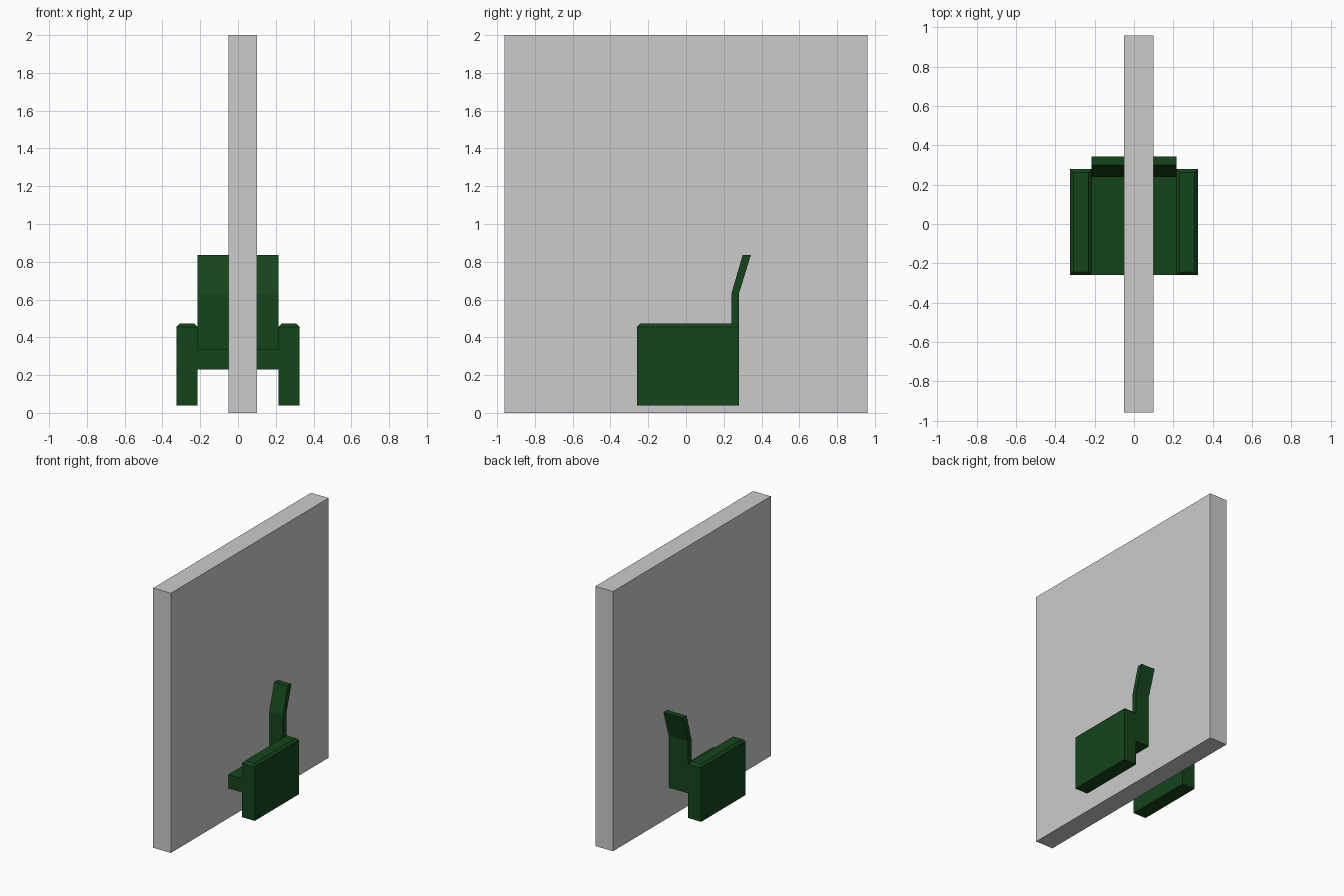
import bpy, bmesh

if "Cube" in bpy.data.objects:
    bpy.data.objects.remove(bpy.data.objects["Cube"])

green = bpy.data.materials.new("dark_green")
green.diffuse_color = (0.007, 0.06, 0.011, 1)
green.use_nodes = True
green.node_tree.nodes["Principled BSDF"].inputs["Base Color"].default_value = green.diffuse_color


def finish(name, bm, mat=None):
    bmesh.ops.recalc_face_normals(bm, faces=bm.faces)
    mesh = bpy.data.meshes.new(name)
    bm.to_mesh(mesh)
    bm.free()
    if mat:
        mesh.materials.append(mat)
    obj = bpy.data.objects.new(name, mesh)
    bpy.context.collection.objects.link(obj)
    return obj


def box(lo, hi):
    bm = bmesh.new()
    bmesh.ops.create_cube(bm, size=1)
    for v in bm.verts:
        v.co = [hi[i] if v.co[i] > 0 else lo[i] for i in range(3)]
    return bm


def extrude_x(profile, x0, x1):
    bm = bmesh.new()
    face = bm.faces.new([bm.verts.new((x0, y, z)) for y, z in profile])
    ext = bmesh.ops.extrude_face_region(bm, geom=[face])["geom"]
    for v in ext:
        if isinstance(v, bmesh.types.BMVert):
            v.co.x = x1
    return bm


# Upright slab passing through the chair
finish("wall_slab", box((-0.05, -0.96, 0), (0.10, 0.96, 2)))

# Armrest panels with a chamfered top rim
for name, s in (("left_arm", -1), ("right_arm", 1)):
    xs = sorted((s * 0.215, s * 0.325))
    bm = box((xs[0], -0.26, 0.04), (xs[1], 0.28, 0.473))
    rim = [e for e in bm.edges if all(v.co.z > 0.4 for v in e.verts)]
    bmesh.ops.bevel(bm, geom=rim, offset=0.017, segments=1, affect='EDGES')
    finish(name, bm, green)

# Seat and kinked backrest
finish("seat", box((-0.215, -0.26, 0.23), (0.215, 0.24, 0.335)), green)
finish("backrest", extrude_x([(0.24, 0.23), (0.28, 0.23), (0.28, 0.63), (0.343, 0.835),
                              (0.30, 0.835), (0.24, 0.63)], -0.215, 0.215), green)
